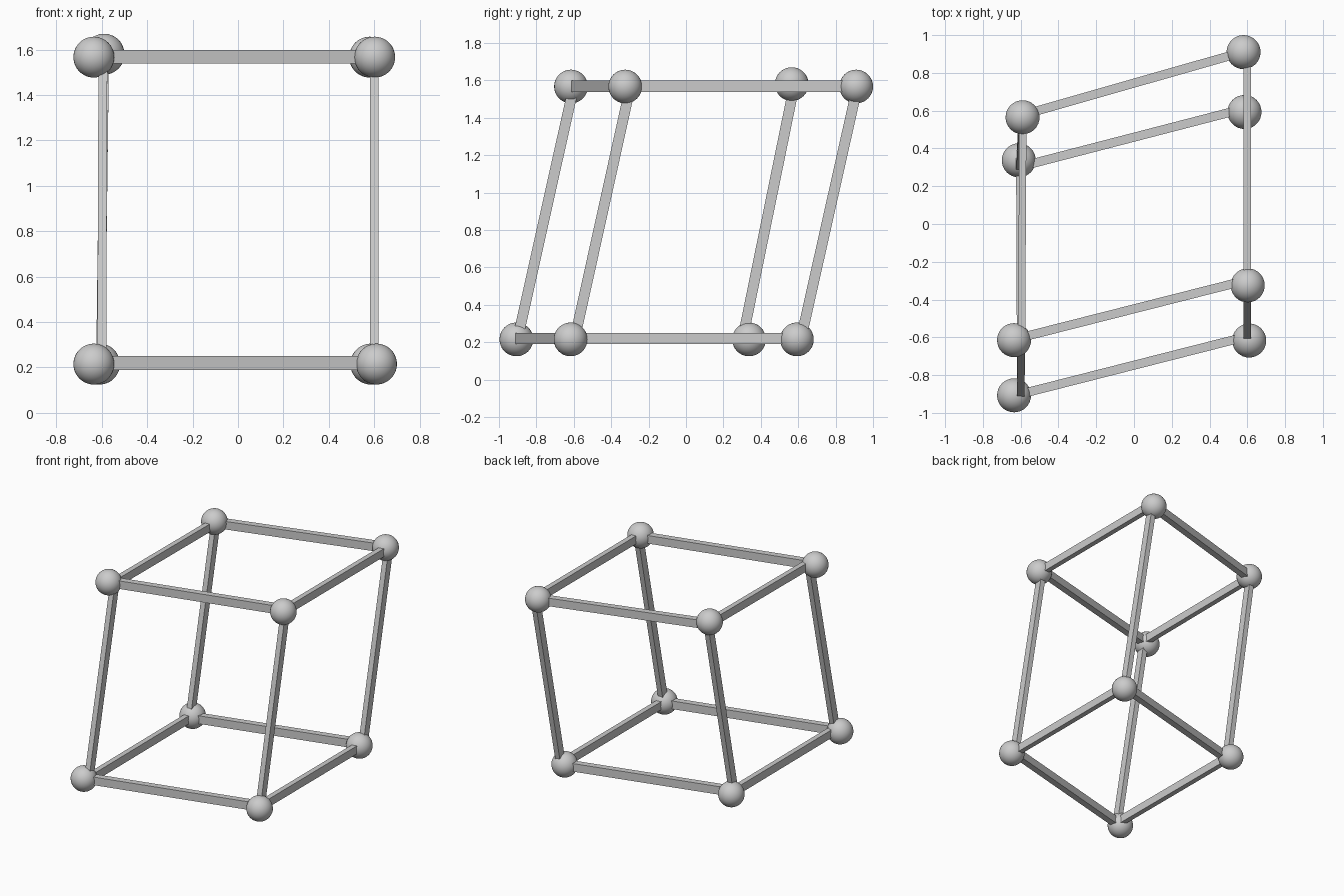
import bpy
from mathutils import Vector, Matrix

if "Cube" in bpy.data.objects:
    bpy.data.objects.remove(bpy.data.objects["Cube"])

RADIUS = 0.09

# Ball centres, keyed by level, front/back and left/right
balls = {
    "bottom_front_left": (-0.635, -0.907, 0.215),
    "bottom_front_right": (0.61, -0.617, 0.215),
    "bottom_back_right": (0.585, 0.593, 0.215),
    "bottom_back_left": (-0.61, 0.337, 0.215),
    "top_front_left": (-0.635, -0.615, 1.567),
    "top_front_right": (0.602, -0.325, 1.567),
    "top_back_right": (0.58, 0.91, 1.567),
    "top_back_left": (-0.59, 0.565, 1.58),
}

# Points where the bar axes meet (slightly off the ball centres)
nodes = {
    "bottom_front_left": (-0.60, -0.90, 0.22),
    "bottom_front_right": (0.60, -0.595, 0.22),
    "bottom_back_right": (0.60, 0.615, 0.22),
    "bottom_back_left": (-0.605, 0.303, 0.22),
    "top_front_left": (-0.595, -0.60, 1.568),
    "top_front_right": (0.60, -0.297, 1.568),
    "top_back_right": (0.60, 0.917, 1.568),
    "top_back_left": (-0.588, 0.578, 1.568),
}


def ball(name, centre):
    bpy.ops.mesh.primitive_uv_sphere_add(segments=32, ring_count=24,
                                         radius=RADIUS, location=centre)
    obj = bpy.context.object
    obj.name = name
    bpy.ops.object.shade_smooth()


def bar(name, start, end, side_hint, width, depth):
    """Box from start to end; width runs along side_hint, depth across it."""
    a, b = Vector(start), Vector(end)
    axis = (b - a).normalized()
    side = Vector(side_hint)
    side = (side - axis * side.dot(axis)).normalized()
    rot = Matrix((side, axis.cross(side), axis)).transposed().to_4x4()
    bpy.ops.mesh.primitive_cube_add(size=1)
    obj = bpy.context.object
    obj.name = name
    obj.matrix_world = (Matrix.Translation((a + b) / 2) @ rot
                        @ Matrix.Diagonal((width, depth, (b - a).length, 1)))


# Corner balls
for key, centre in balls.items():
    ball(key + "_ball", centre)

# Horizontal bars on both levels
for level in ("bottom", "top"):
    for end in ("front", "back"):
        bar(f"{level}_{end}_bar", nodes[f"{level}_{end}_left"],
            nodes[f"{level}_{end}_right"], (0, 0, 1), 0.06, 0.047)
    for side in ("left", "right"):
        bar(f"{level}_{side}_bar", nodes[f"{level}_front_{side}"],
            nodes[f"{level}_back_{side}"], (0, 0, 1), 0.06, 0.038)

# Leaning uprights
for end in ("front", "back"):
    for side in ("left", "right"):
        corner = f"{end}_{side}"
        bar(corner + "_upright", nodes["bottom_" + corner],
            nodes["top_" + corner], (1, 0, 0), 0.039, 0.056)
